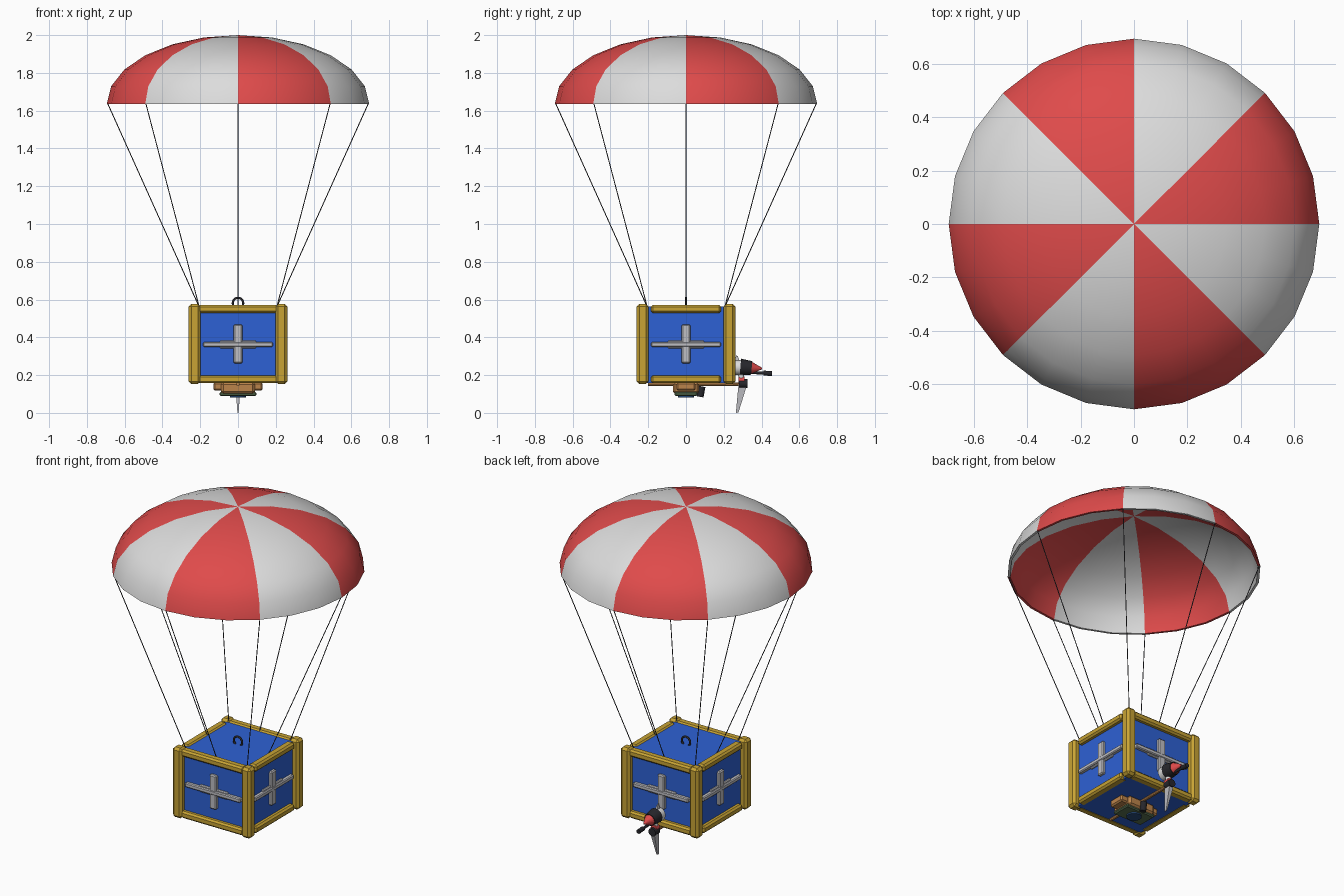
import bpy, bmesh, math
from mathutils import Vector, Matrix

if "Cube" in bpy.data.objects:
    bpy.data.objects.remove(bpy.data.objects["Cube"])


def mat(name, r, g, b):
    m = bpy.data.materials.new(name)
    m.diffuse_color = (r, g, b, 1)
    m.use_nodes = True
    m.node_tree.nodes["Principled BSDF"].inputs["Base Color"].default_value = m.diffuse_color
    return m


RED = mat("canopy red", 0.74, 0.07, 0.07)
WHITE = mat("canopy white", 0.72, 0.72, 0.72)
BLUE = mat("crate blue", 0.027, 0.12, 0.66)
YELLOW = mat("frame yellow", 0.58, 0.37, 0.035)
GREY = mat("metal grey", 0.52, 0.52, 0.55)
BLACK = mat("rubber black", 0.02, 0.02, 0.025)
ORANGE = mat("copper orange", 0.5, 0.23, 0.07)
GREEN = mat("motor green", 0.1, 0.16, 0.08)
CORD = mat("cord grey", 0.05, 0.05, 0.06)
NAVY = mat("cap navy", 0.02, 0.07, 0.2)


def finish(name, bm, *mats, smooth=None):
    bmesh.ops.recalc_face_normals(bm, faces=bm.faces)
    me = bpy.data.meshes.new(name)
    bm.to_mesh(me)
    bm.free()
    for m in mats:
        me.materials.append(m)
    ob = bpy.data.objects.new(name, me)
    bpy.context.collection.objects.link(ob)
    if smooth:
        bpy.ops.object.select_all(action='DESELECT')
        ob.select_set(True)
        bpy.context.view_layer.objects.active = ob
        bpy.ops.object.shade_smooth_by_angle(angle=math.radians(smooth))
    return ob


def box(name, c, size, m, bevel=0.0, rot=0.0):
    """Box of full size at c, turned about the world z axis."""
    bm = bmesh.new()
    bmesh.ops.create_cube(bm, size=1)
    bmesh.ops.scale(bm, vec=size, verts=bm.verts)
    if bevel:
        bmesh.ops.bevel(bm, geom=bm.edges[:], offset=bevel, segments=1, affect='EDGES')
    bmesh.ops.translate(bm, vec=c, verts=bm.verts)
    bmesh.ops.rotate(bm, cent=(0, 0, 0), matrix=Matrix.Rotation(rot, 3, 'Z'), verts=bm.verts)
    return finish(name, bm, m)


def rod(name, a, b, r1, m, r2=None, sides=12):
    """Cylinder or cone from a to b."""
    a, b = Vector(a), Vector(b)
    bm = bmesh.new()
    q = (b - a).to_track_quat('Z', 'Y').to_matrix().to_4x4()
    bmesh.ops.create_cone(bm, cap_ends=True, segments=sides, radius1=r1,
                          radius2=r1 if r2 is None else r2, depth=(b - a).length,
                          matrix=Matrix.Translation((a + b) / 2) @ q)
    return finish(name, bm, m, smooth=40)


# Canopy: thin 24-sided dome, striped by 45 degree sector
R, Z0, H, T, N = 0.695, 1.635, 0.365, 0.014, 24
outer = [(R * math.cos(math.radians(t)), Z0 + H * math.sin(math.radians(t))) for t in range(0, 90, 15)]
inner = [((R - T) * math.cos(math.radians(t)), Z0 + (H - T) * math.sin(math.radians(t)))
         for t in range(75, -1, -15)]
bm = bmesh.new()
rings = []
for r, z in inner + outer:
    rings.append([bm.verts.new((r * math.cos(2 * math.pi * i / N), r * math.sin(2 * math.pi * i / N), z))
                  for i in range(N)])
low, top = bm.verts.new((0, 0, Z0 + H - T)), bm.verts.new((0, 0, Z0 + H))
for i in range(N):
    j = (i + 1) % N
    faces = [bm.faces.new((p[i], p[j], q[j], q[i])) for p, q in zip(rings, rings[1:])]
    faces += [bm.faces.new((low, rings[0][j], rings[0][i])),
              bm.faces.new((top, rings[-1][i], rings[-1][j]))]
    for f in faces:
        f.material_index = (i // 3) % 2
finish("canopy", bm, RED, WHITE, smooth=40)

# Cords: eight, from the canopy rim to crate corners and edge middles
for k in range(8):
    c, s = math.cos(k * math.pi / 4), math.sin(k * math.pi / 4)
    foot = (0.205 * round(c), 0.205 * round(s), 0.56)
    rod("cord_%d" % k, foot, ((R - 0.005) * c, (R - 0.005) * s, Z0 + 0.003), 0.0025, CORD, sides=6)

# Crate body
box("crate_body", (0, 0, 0.361), (0.45, 0.45, 0.404), BLUE)

# Frame posts, rails and cross plates on each side
for k in range(4):
    a = k * math.pi / 2
    box("corner_post_%d" % k, (0.23, -0.23, 0.365), (0.062, 0.062, 0.424), YELLOW, 0.014, a)
    length = 0.42 if k % 2 == 0 else 0.37
    for label, z in (("top", 0.55), ("bottom", 0.178)):
        box("%s_rail_%d" % (label, k), (0, -0.226, z), (length, 0.05, 0.042), YELLOW, 0.01, a)
    box("cross_upright_%d" % k, (0, -0.23, 0.365), (0.046, 0.026, 0.205), GREY, 0.006, a)
    box("cross_bar_%d" % k, (0, -0.232, 0.362), (0.37, 0.028, 0.026), GREY, 0.005, a)
    box("cross_backing_%d" % k, (0, -0.228, 0.362), (0.19, 0.016, 0.044), GREY, 0.005, a)

# Lifting ring on top of the crate
bm = bmesh.new()
loops = []
for i in range(16):
    u = 2 * math.pi * i / 16
    loops.append([bm.verts.new(((0.028 + 0.006 * math.cos(v)) * math.cos(u), 0.006 * math.sin(v),
                                0.581 + (0.028 + 0.006 * math.cos(v)) * math.sin(u)))
                  for v in [2 * math.pi * j / 8 for j in range(8)]])
for i in range(16):
    p, q = loops[i], loops[(i + 1) % 16]
    for j in range(8):
        bm.faces.new((p[j], q[j], q[(j + 1) % 8], p[(j + 1) % 8]))
finish("lifting_ring", bm, BLACK, smooth=60)

# Motor housing under the crate
box("motor_mount", (0, 0, 0.139), (0.262, 0.10, 0.042), ORANGE, 0.008)
box("motor_case", (0, 0, 0.132), (0.18, 0.14, 0.062), ORANGE, 0.012)
box("motor_base", (0, 0, 0.1), (0.195, 0.12, 0.02), GREEN, 0.006)
rod("motor_cap", (0, 0, 0.082), (0, 0, 0.095), 0.042, NAVY, sides=16)
rod("motor_plug", (0, 0.075, 0.085), (0, 0.085, 0.14), 0.018, BLACK)
rod("drive_shaft", (0, -0.2, 0.152), (0, 0.29, 0.152), 0.009, ORANGE, sides=8)

# Propeller unit behind the crate
rod("propeller_hub", (0, 0.252, 0.24), (0, 0.295, 0.24), 0.04, WHITE, sides=16)
rod("hub_cap", (0, 0.288, 0.243), (0, 0.348, 0.238), 0.044, BLACK, 0.036, sides=16)
rod("nose_cone", (0, 0.346, 0.238), (0, 0.402, 0.235), 0.033, RED, 0.004, sides=16)
rod("tiller_arm", (0, 0.33, 0.215), (0, 0.44, 0.209), 0.008, BLACK)
rod("tiller_grip", (0, 0.41, 0.211), (0, 0.455, 0.208), 0.013, BLACK)
rod("hub_leg", (0, 0.29, 0.215), (0, 0.297, 0.14), 0.015, WHITE)
rod("leg_joint", (0, 0.28, 0.155), (0, 0.325, 0.155), 0.024, BLACK)
rod("leg_collar", (0, 0.277, 0.172), (0, 0.31, 0.172), 0.02, RED)


# Tapered blades: long one down, short one up
def blade(name, root, tip, w):
    bm = bmesh.new()
    sides = []
    for s in (-1, 1):
        sides.append([bm.verts.new((s * w, y, z)) for y, z in root]
                     + [bm.verts.new((s * 0.003, y, z)) for y, z in tip])
    p, q = sides
    bm.faces.new(p)
    bm.faces.new(q[::-1])
    for i in range(4):
        j = (i + 1) % 4
        bm.faces.new((p[i], q[i], q[j], p[j]))
    finish(name, bm, GREY)


blade("lower_blade", ((0.278, 0.15), (0.322, 0.145)), ((0.278, 0.003), (0.264, 0.0)), 0.014)
blade("upper_blade", ((0.295, 0.25), (0.26, 0.25)), ((0.264, 0.305), (0.274, 0.3)), 0.014)
